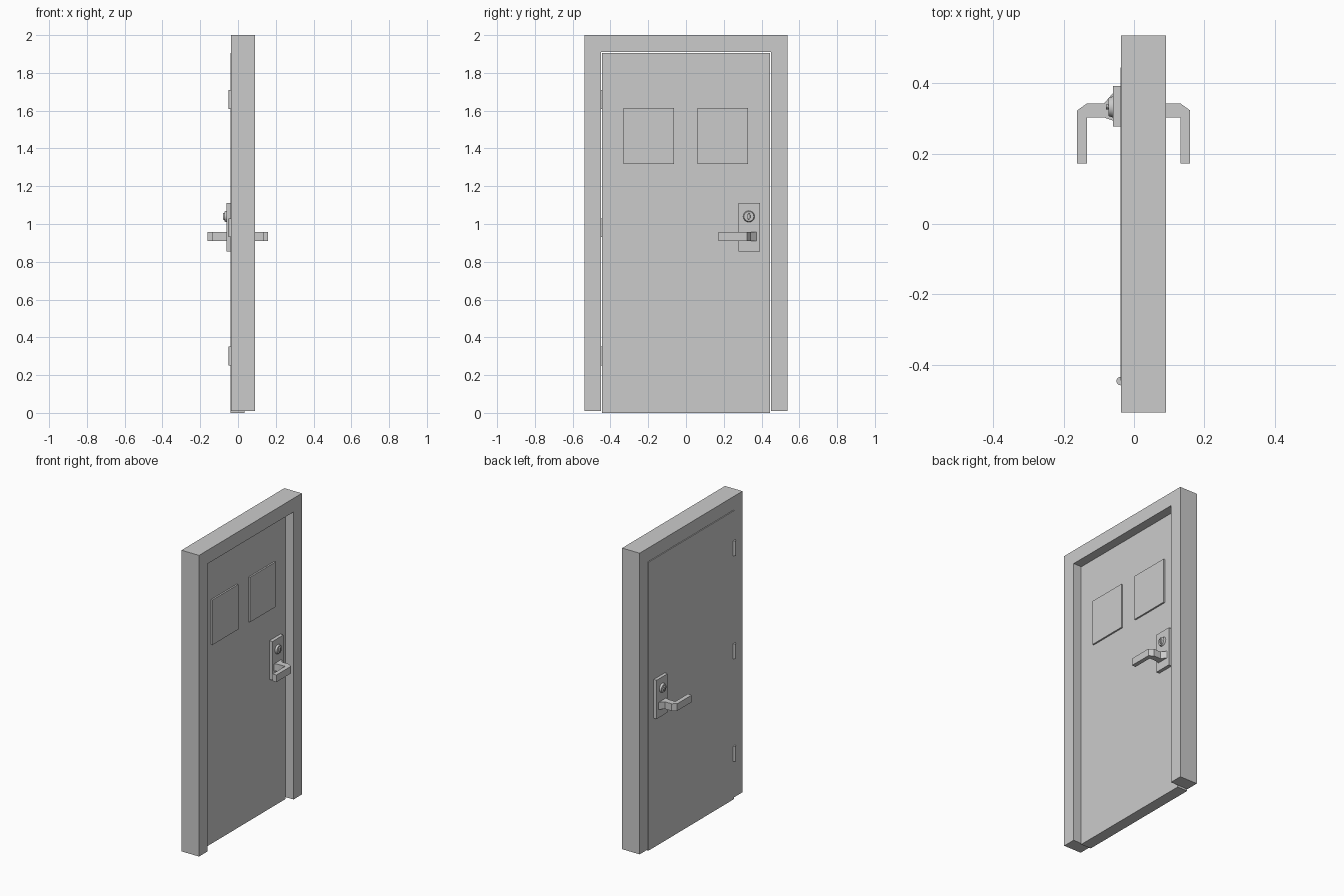
import bpy, bmesh, math
from mathutils import Matrix, Vector

if "Cube" in bpy.data.objects:
    bpy.data.objects.remove(bpy.data.objects["Cube"])

MID = -0.001  # centre plane of the door leaf


def finish(name, bm):
    bmesh.ops.recalc_face_normals(bm, faces=bm.faces[:])
    me = bpy.data.meshes.new(name)
    bm.to_mesh(me)
    bm.free()
    ob = bpy.data.objects.new(name, me)
    bpy.context.collection.objects.link(ob)
    return ob


def prism(name, pts, direction):
    """Extrude a closed outline along a direction."""
    bm = bmesh.new()
    face = bm.faces.new([bm.verts.new(p) for p in pts])
    new = bmesh.ops.extrude_face_region(bm, geom=[face])["geom"]
    verts = [v for v in new if isinstance(v, bmesh.types.BMVert)]
    bmesh.ops.translate(bm, verts=verts, vec=Vector(direction))
    return finish(name, bm)


def box(name, x0, x1, y0, y1, z0, z1):
    return prism(name, [(x0, y0, z0), (x0, y1, z0), (x0, y1, z1), (x0, y0, z1)], (x1 - x0, 0, 0))


def cone(name, r1, r2, depth, matrix, segments=24):
    bm = bmesh.new()
    bmesh.ops.create_cone(bm, cap_ends=True, segments=segments, radius1=r1, radius2=r2,
                          depth=depth, matrix=matrix)
    ob = finish(name, bm)
    bpy.context.view_layer.objects.active = ob
    ob.select_set(True)
    bpy.ops.object.shade_smooth_by_angle(angle=math.radians(35))
    ob.select_set(False)
    return ob


# Frame: upside-down U around the leaf
outline = [(-.537, .01), (-.537, 2), (.537, 2), (.537, .01),
           (.45, .01), (.45, 1.91), (-.45, 1.91), (-.45, .01)]
prism("door_frame", [(-.037, y, z) for y, z in outline], (.128, 0, 0))

# Door leaf and two raised panels on the +x face
box("door_leaf", -.0385, .0355, -.446, .446, 0, 1.906)
for side, y in (("left", -.197), ("right", .194)):
    box(f"{side}_panel", .03, .046, y - .134, y + .134, 1.318, 1.615)

# Hinge barrels
for i, z in enumerate((.302, .98, 1.66)):
    cone(f"hinge_{i + 1}", .012, .012, .1, Matrix.Translation((-.038, -.447, z)), 16)

# Lever outline seen from above, as (distance from door centre, y)
lever = [(.055, .293), (.084, .303), (.133, .303), (.133, .172), (.161, .172),
         (.161, .323), (.133, .343), (.084, .343), (.055, .377)]

# Lock set, repeated on both faces of the leaf
for side, s in (("inner", 1), ("outer", -1)):
    def px(d):
        return MID + s * d

    box(f"{side}_lock_plate", px(.03), px(.059), .277, .392, .855, 1.111)
    prism(f"{side}_lever", [(px(d), y, .91) for d, y in lever], (0, 0, .047))
    turn = Matrix.Rotation(s * math.pi / 2, 4, 'Y')
    cone(f"{side}_lock_cylinder", .031, .026, .014,
         Matrix.Translation((px(.064), .333, 1.04)) @ turn)
    # oval key turn
    cone(f"{side}_key_turn", 1, .9, .012,
         Matrix.Translation((px(.073), .333, 1.04)) @ turn @ Matrix.Diagonal((.019, .008, 1, 1)), 16)
